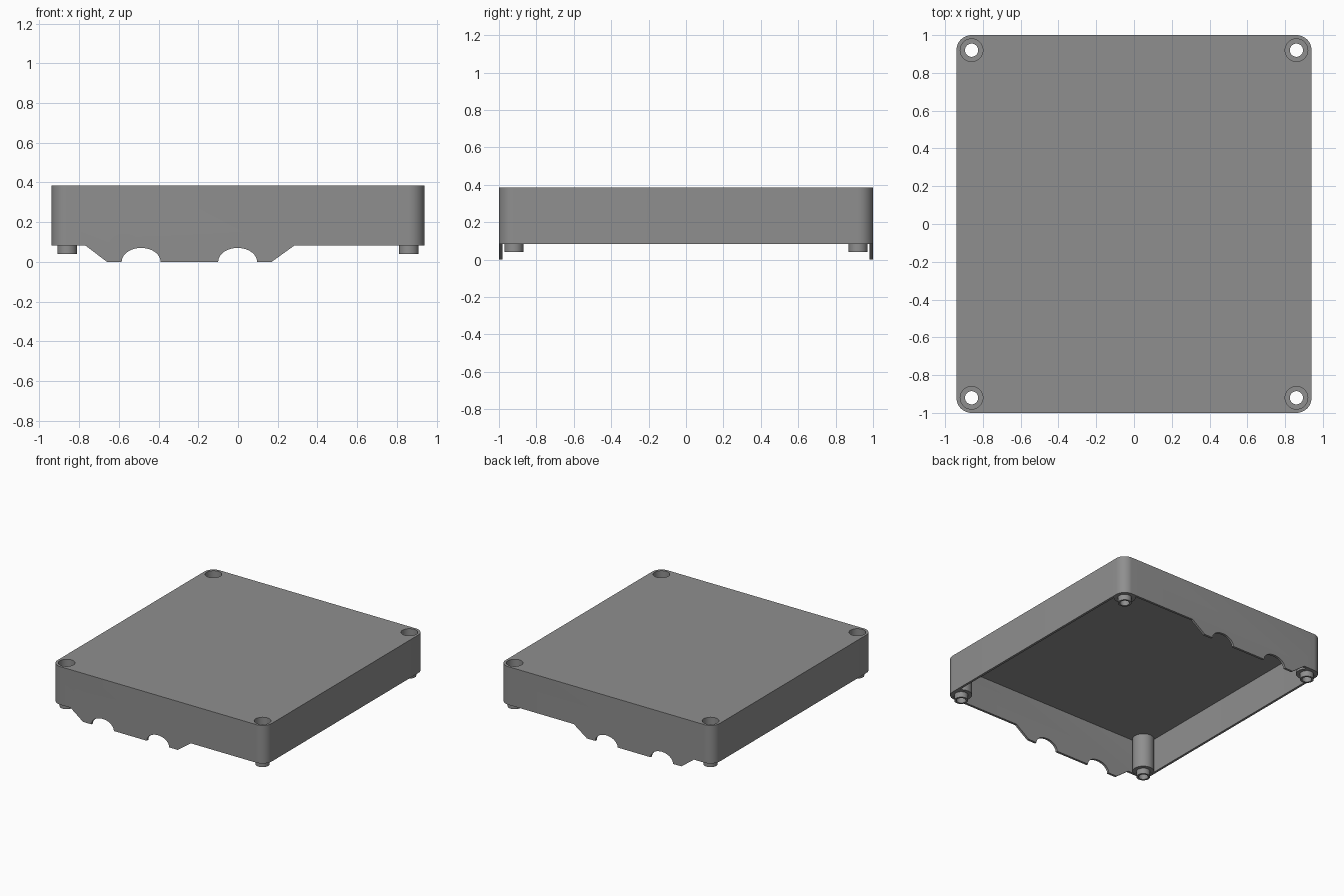
import bpy, bmesh, math

if "Cube" in bpy.data.objects:
    bpy.data.objects.remove(bpy.data.objects["Cube"])

HX, HY = 0.94, 1.0                 # half width, half depth
RIM, TOP, CEIL = 0.083, 0.385, 0.355
WALL, R = 0.018, 0.08              # wall thickness, corner radius
PX, PY = HX - R, HY - R            # post centres

grey = bpy.data.materials.new("mid grey")
grey.diffuse_color = (0.275, 0.275, 0.275, 1)
grey.use_nodes = True
grey.node_tree.nodes["Principled BSDF"].inputs["Base Color"].default_value = grey.diffuse_color


def finish(name, bm):
    bmesh.ops.recalc_face_normals(bm, faces=bm.faces)
    me = bpy.data.meshes.new(name)
    bm.to_mesh(me)
    bm.free()
    me.materials.append(grey)
    ob = bpy.data.objects.new(name, me)
    bpy.context.collection.objects.link(ob)
    return ob


def prism(name, points, direction):
    """Closed outline pushed along a direction."""
    bm = bmesh.new()
    face = bm.faces.new([bm.verts.new(p) for p in points])
    out = bmesh.ops.extrude_face_region(bm, geom=[face])
    verts = [g for g in out["geom"] if isinstance(g, bmesh.types.BMVert)]
    bmesh.ops.translate(bm, verts=verts, vec=direction)
    return finish(name, bm)


def rounded(inset, z, n=12):
    r, pts = R - inset, []
    for k, (sx, sy) in enumerate([(1, 1), (-1, 1), (-1, -1), (1, -1)]):
        for i in range(n + 1):
            a = math.pi / 2 * (k + i / n)
            pts.append((sx * PX + r * math.cos(a), sy * PY + r * math.sin(a), z))
    return pts


def select(ob):
    bpy.ops.object.select_all(action="DESELECT")
    ob.select_set(True)
    bpy.context.view_layer.objects.active = ob


def cut(ob, cutter):
    m = ob.modifiers.new("cut", "BOOLEAN")
    m.operation, m.solver, m.object = "DIFFERENCE", "EXACT", cutter
    select(ob)
    bpy.ops.object.modifier_apply(modifier=m.name)
    bpy.data.objects.remove(cutter)


def smooth(ob):
    select(ob)
    bpy.ops.object.shade_smooth_by_angle(angle=math.radians(30))


# Lid: rounded block, hollowed from below
lid = prism("lid_shell", rounded(0, -0.05), (0, 0, TOP + 0.05))
cut(lid, prism("cavity", rounded(WALL, -0.2), (0, 0, CEIL + 0.2)))

# Lower rim: trims the walls, leaving a tab with two cable notches front and back
edge = [(-1.2, RIM), (-0.77, RIM), (-0.66, 0)]
for cx in (-0.488, -0.002):
    for i in range(21):
        a = math.pi * (1 - i / 20)
        edge.append((cx + 0.098 * math.cos(a), 0.07 * math.sin(a)))
edge += [(0.17, 0), (0.285, RIM), (1.2, RIM), (1.2, -0.2), (-1.2, -0.2)]
cut(lid, prism("rim_trim", [(x, -1.3, z) for x, z in edge], (0, 2.6, 0)))

# Screw posts: recess, through hole, locating collar and pillar
SEG = 40
profile = [(0.06, TOP), (0.06, 0.12), (0.035, 0.12), (0.035, 0.04),
           (0.05, 0.04), (0.05, 0.085), (0.079, 0.085), (0.079, CEIL + 0.01)]
for sx, sx_name in ((-1, "left"), (1, "right")):
    for sy, sy_name in ((-1, "front"), (1, "back")):
        x, y = sx * PX, sy * PY
        ring = [(x + 0.06 * math.cos(2 * math.pi * i / SEG),
                 y + 0.06 * math.sin(2 * math.pi * i / SEG), 0.3) for i in range(SEG)]
        cut(lid, prism("recess", ring, (0, 0, 0.2)))
        bm = bmesh.new()
        rings = [[bm.verts.new((x + r * math.cos(2 * math.pi * i / SEG),
                                y + r * math.sin(2 * math.pi * i / SEG), z))
                  for i in range(SEG)] for r, z in profile]
        for a, b in zip(rings, rings[1:]):
            for i in range(SEG):
                j = (i + 1) % SEG
                bm.faces.new((a[i], a[j], b[j], b[i]))
        post = finish(f"screw_post_{sy_name}_{sx_name}", bm)
        smooth(post)

smooth(lid)
